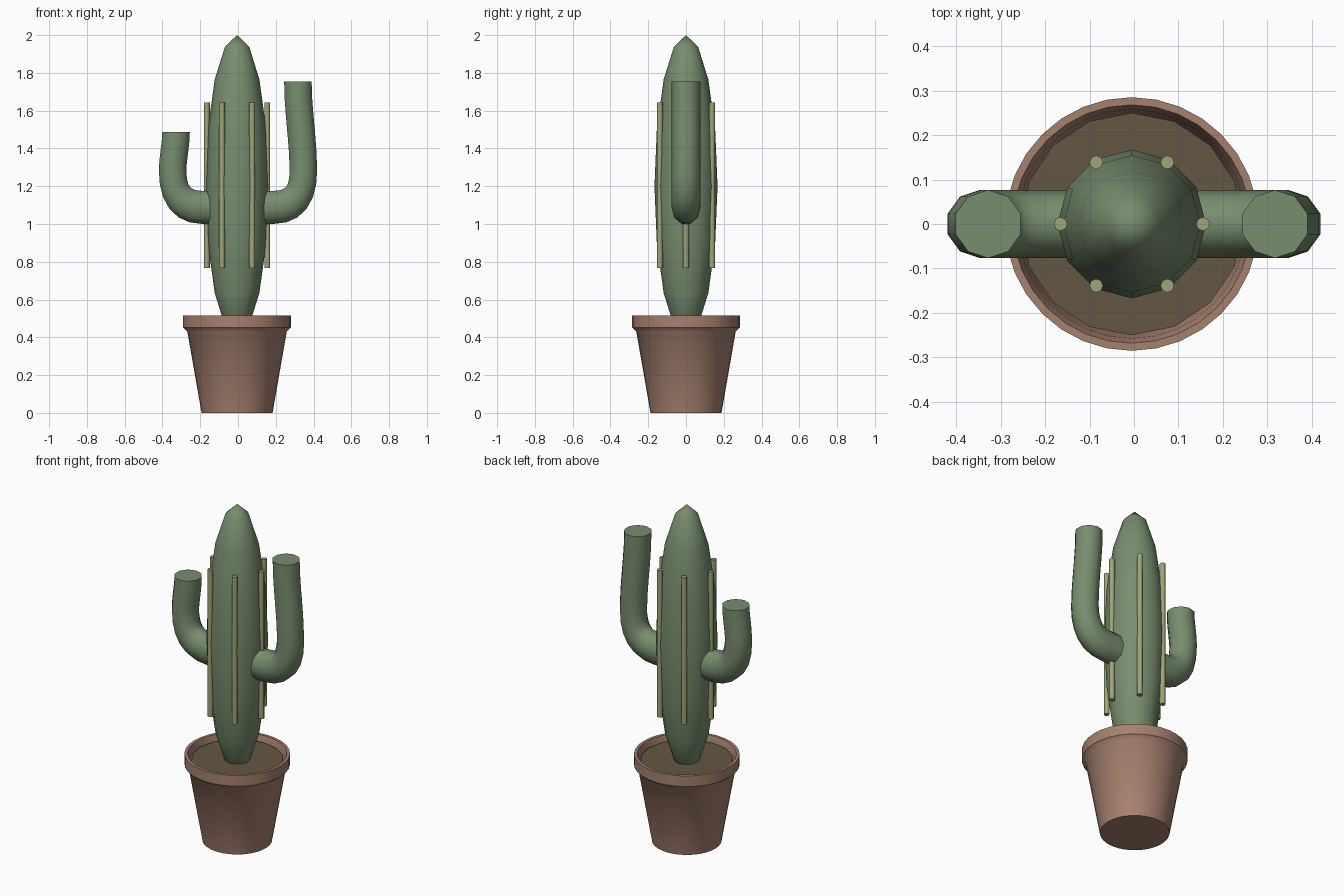
import bpy, bmesh, math
from mathutils import Vector
from mathutils.geometry import interpolate_bezier

if "Cube" in bpy.data.objects:
    bpy.data.objects.remove(bpy.data.objects["Cube"])

CX = -0.005  # pot and trunk sit very slightly left of centre


def material(name, rgb):
    m = bpy.data.materials.new(name)
    m.diffuse_color = (*rgb, 1)
    m.use_nodes = True
    m.node_tree.nodes["Principled BSDF"].inputs["Base Color"].default_value = m.diffuse_color
    return m


GREEN = material("cactus_green", (0.185, 0.268, 0.155))
PALE = material("pale_rib_green", (0.345, 0.38, 0.188))
CLAY = material("terracotta", (0.38, 0.22, 0.155))
SOIL = material("soil_brown", (0.13, 0.092, 0.056))


def make(name, bm, mat, angle=40):
    bmesh.ops.recalc_face_normals(bm, faces=bm.faces)
    me = bpy.data.meshes.new(name)
    bm.to_mesh(me)
    bm.free()
    me.materials.append(mat)
    ob = bpy.data.objects.new(name, me)
    bpy.context.collection.objects.link(ob)
    bpy.ops.object.select_all(action='DESELECT')
    ob.select_set(True)
    bpy.context.view_layer.objects.active = ob
    bpy.ops.object.shade_smooth_by_angle(angle=math.radians(angle))
    return ob


def skin(rings):
    """Bridge equal rings of points and cap both ends."""
    bm = bmesh.new()
    rows = [[bm.verts.new(p) for p in ring] for ring in rings]
    n = len(rows[0])
    for a, b in zip(rows, rows[1:]):
        for i in range(n):
            j = (i + 1) % n
            bm.faces.new((a[i], a[j], b[j], b[i]))
    bm.faces.new(rows[0])
    bm.faces.new(rows[-1])
    return bm


def lathe(profile, sides, x=CX, y=0.0):
    turns = [2 * math.pi * i / sides for i in range(sides)]
    return skin([[(x + r * math.cos(t), y + r * math.sin(t), z) for t in turns]
                 for r, z in profile])


# Pot: tapered wall, thick rim, hollow inside
make("pot", lathe([(0.188, 0), (0.263, 0.43), (0.285, 0.452), (0.285, 0.515),
                   (0.268, 0.515), (0.257, 0.48), (0.252, 0.43), (0.17, 0.03)], 32), CLAY)

# Soil disc
make("soil", lathe([(0.25, 0.44), (0.25, 0.483)], 16), SOIL)

# Trunk: stretched sphere
bm = bmesh.new()
bmesh.ops.create_uvsphere(bm, u_segments=12, v_segments=8, radius=1)
for v in bm.verts:
    v.co = Vector((CX + v.co.x * 0.167, v.co.y * 0.167, 1.2 + v.co.z * 0.8))
make("trunk", bm, GREEN, 75)

# Pale ribs around the trunk
for k in range(6):
    a = k * math.pi / 3
    make(f"rib_{k + 1}", lathe([(0.0155, 0.768), (0.0155, 1.643)], 8,
                               CX + 0.16 * math.cos(a), 0.16 * math.sin(a)), PALE, 50)


def arm(name, side, tip_x, tip_z):
    """Ten-sided tube along an elbow path, stretched upward."""
    stretch, radius, sides = 1.2, 0.0765, 10
    P = lambda x, z: Vector((x, 0, z / stretch))
    bend = interpolate_bezier(P(0.19, 1.088), P(0.30, 1.088), P(0.346, 1.16), P(0.346, 1.28), 7)
    rise = tip_z - 1.28
    top = interpolate_bezier(P(0.346, 1.28), P(0.346, 1.28 + rise * 0.33),
                             P(tip_x, tip_z - rise * 0.33), P(tip_x, tip_z), 6)
    path = [P(0.06, 1.088)] + bend + top[1:]
    rings = []
    for i, p in enumerate(path):
        t = (path[min(i + 1, len(path) - 1)] - path[max(i - 1, 0)]).normalized()
        if i == len(path) - 1:
            t = Vector((0, 0, 1))
        n = Vector((t.z, 0, -t.x))
        ring = []
        for k in range(sides):
            a = 2 * math.pi * (k + 0.5) / sides
            q = p + (n * math.cos(a) + Vector((0, 1, 0)) * math.sin(a)) * radius
            ring.append((q.x * side, q.y, q.z * stretch))
        rings.append(ring)
    make(name, skin(rings), GREEN, 50)


arm("right_arm", 1, 0.317, 1.755)
arm("left_arm", -1, 0.328, 1.487)
